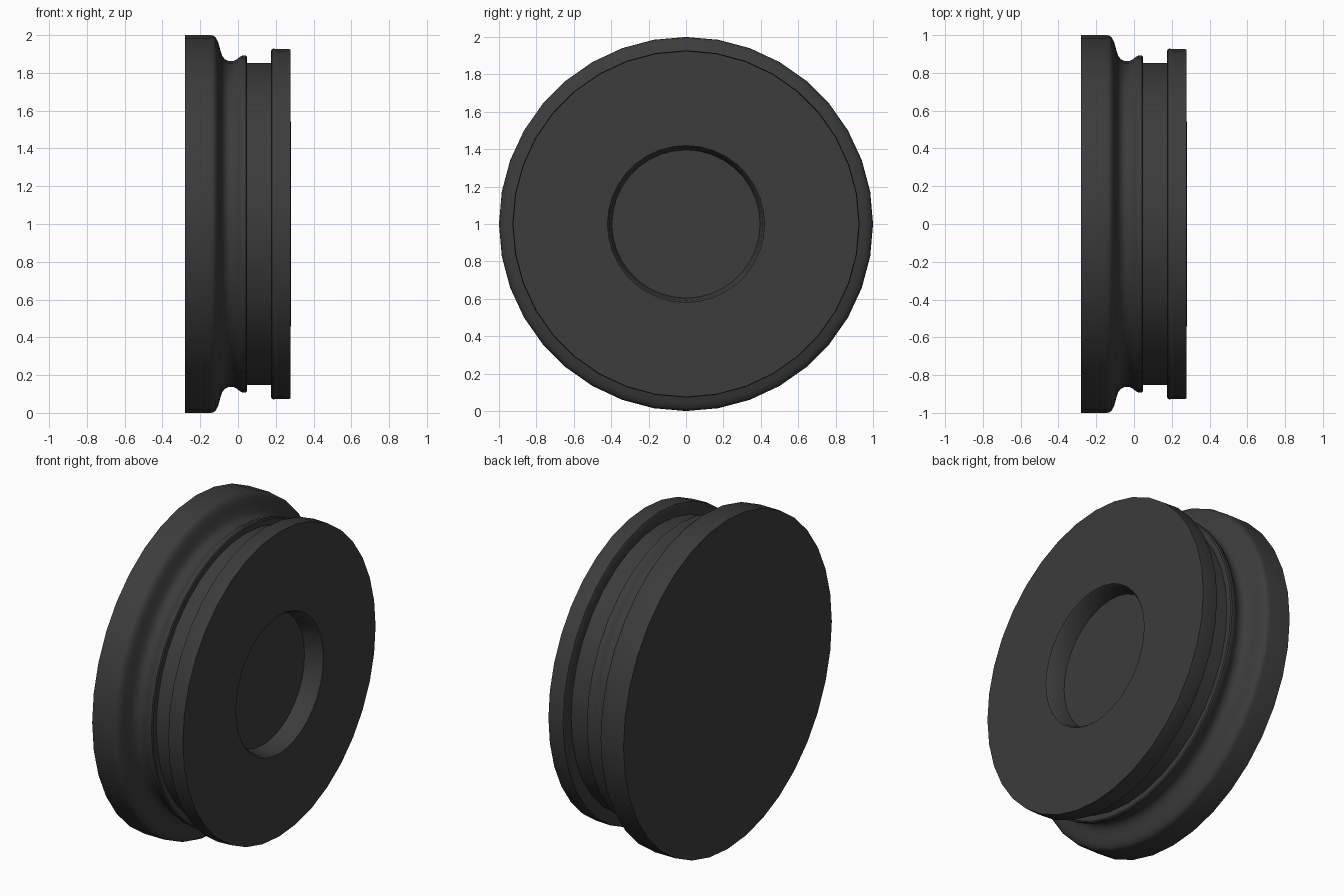
import bpy, bmesh, math

if "Cube" in bpy.data.objects:
    bpy.data.objects.remove(bpy.data.objects["Cube"])

SIDES = 36

def lathe(name, profile, mat):
    """Spin an (x, radius) profile around the x axis at z = 1 and cap both ends."""
    bm = bmesh.new()
    rings = []
    for x, r in profile:
        rings.append([bm.verts.new((x, r * math.sin(2 * math.pi * i / SIDES),
                                    1 + r * math.cos(2 * math.pi * i / SIDES)))
                      for i in range(SIDES)])
    for a, b in zip(rings, rings[1:]):
        for i in range(SIDES):
            j = (i + 1) % SIDES
            bm.faces.new((a[i], a[j], b[j], b[i]))
    bm.faces.new(rings[0])
    bm.faces.new(rings[-1])
    bmesh.ops.recalc_face_normals(bm, faces=bm.faces)
    mesh = bpy.data.meshes.new(name)
    bm.to_mesh(mesh)
    bm.free()
    obj = bpy.data.objects.new(name, mesh)
    bpy.context.collection.objects.link(obj)
    mesh.materials.append(mat)
    bpy.context.view_layer.objects.active = obj
    obj.select_set(True)
    bpy.ops.object.shade_smooth_by_angle(angle=math.radians(35))
    return obj

dark = bpy.data.materials.new("dark_rubber")
dark.diffuse_color = (0.045, 0.045, 0.045, 1)
dark.use_nodes = True
dark.node_tree.nodes["Principled BSDF"].inputs["Base Color"].default_value = dark.diffuse_color

profile = [
    # large flange and its rounded shoulder
    (-0.28, 1.0), (-0.145, 1.0), (-0.13, 0.997), (-0.117, 0.987),
    (-0.105, 0.963), (-0.095, 0.925), (-0.085, 0.893),
    # concave neck and small bead
    (-0.07, 0.872), (-0.05, 0.863), (-0.025, 0.863), (-0.005, 0.873),
    (0.01, 0.885), (0.025, 0.892), (0.042, 0.892), (0.047, 0.885),
    # groove
    (0.047, 0.853), (0.175, 0.853),
    # small front flange and face
    (0.175, 0.918), (0.179, 0.925), (0.187, 0.928), (0.277, 0.925),
    # round recess with a chamfered lip
    (0.28, 0.42), (0.268, 0.41), (0.17, 0.396),
]
lathe("grooved_plug", profile, dark)
